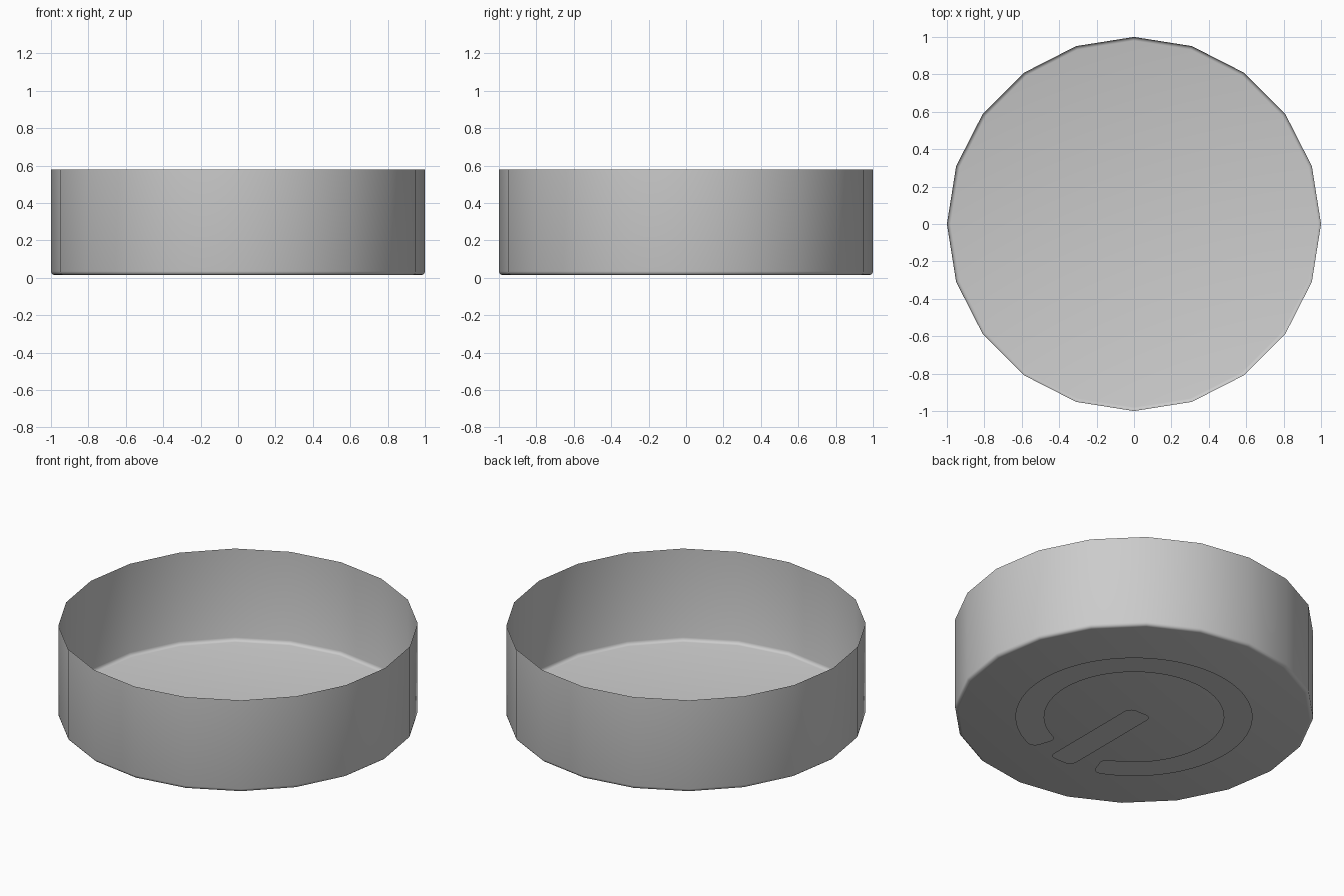
import bpy, bmesh
from math import sin, cos, pi, radians, asin

cube = bpy.data.objects.get("Cube")
if cube:
    bpy.data.objects.remove(cube)

SIDES = 20
FLOOR, RIM, ROUND = 0.015, 0.58, 0.02

grey = bpy.data.materials.new("plain grey")
grey.use_nodes = True
colour = (0.6, 0.6, 0.6, 1)
grey.diffuse_color = colour
grey.node_tree.nodes["Principled BSDF"].inputs["Base Color"].default_value = colour


def add_object(name, bm):
    mesh = bpy.data.meshes.new(name)
    bm.to_mesh(mesh)
    bm.free()
    mesh.materials.append(grey)
    obj = bpy.data.objects.new(name, mesh)
    bpy.context.collection.objects.link(obj)
    return obj


def flat_plate(name, outline):
    """One downward-facing face on the ground plane."""
    bm = bmesh.new()
    face = bm.faces.new([bm.verts.new((x, y, 0)) for x, y in outline])
    face.normal_update()
    if face.normal.z > 0:
        face.normal_flip()
    bmesh.ops.triangulate(bm, faces=[face])
    return add_object(name, bm)


def rounded_corners(length, width, r, steps=5):
    """Outline of a rounded bar as (along, across), both starting from the middle."""
    points = []
    for k, (sx, sy) in enumerate([(1, 1), (-1, 1), (-1, -1), (1, -1)]):
        for i in range(steps + 1):
            a = pi / 2 * (k + i / steps)
            points.append((sx * (length / 2 - r) + r * cos(a),
                           sy * (width / 2 - r) + r * sin(a)))
    return points


# Open cup: thin wall, small rounded foot and a flat floor
profile = [(1, RIM)]
for i in range(4):
    a = pi / 2 * i / 3
    profile.append((1 - ROUND + ROUND * cos(a), FLOOR + ROUND - ROUND * sin(a)))
bm = bmesh.new()
rings = [[bm.verts.new((r * cos(2 * pi * k / SIDES), r * sin(2 * pi * k / SIDES), z))
          for k in range(SIDES)] for r, z in profile]
for upper, lower in zip(rings, rings[1:]):
    for k in range(SIDES):
        n = (k + 1) % SIDES
        bm.faces.new((upper[k], lower[k], lower[n], upper[n]))
bm.faces.new(reversed(rings[-1]))
for face in bm.faces:
    face.smooth = True
add_object("cup", bm)

# Straight inlay under the floor
bar = rounded_corners(0.70, 0.16, 0.045)
flat_plate("bar_inlay", [(across, along - 0.29) for along, across in bar])

# Open ring inlay with rounded ends, gap towards the front
MID, WIDTH, CORNER, GAP = 0.58, 0.16, 0.045, radians(19.5)
sweep = 2 * pi - 2 * GAP
ends = rounded_corners(sweep * MID, WIDTH, CORNER)
outline = []
for p, q in zip(ends, ends[1:] + ends[:1]):
    steps = max(1, int(abs(q[0] - p[0]) / 0.05))
    for i in range(steps):
        along = p[0] + (q[0] - p[0]) * i / steps
        across = p[1] + (q[1] - p[1]) * i / steps
        a = pi / 2 + along / MID
        outline.append(((MID + across) * cos(a), (MID + across) * sin(a)))
flat_plate("ring_inlay", outline)
